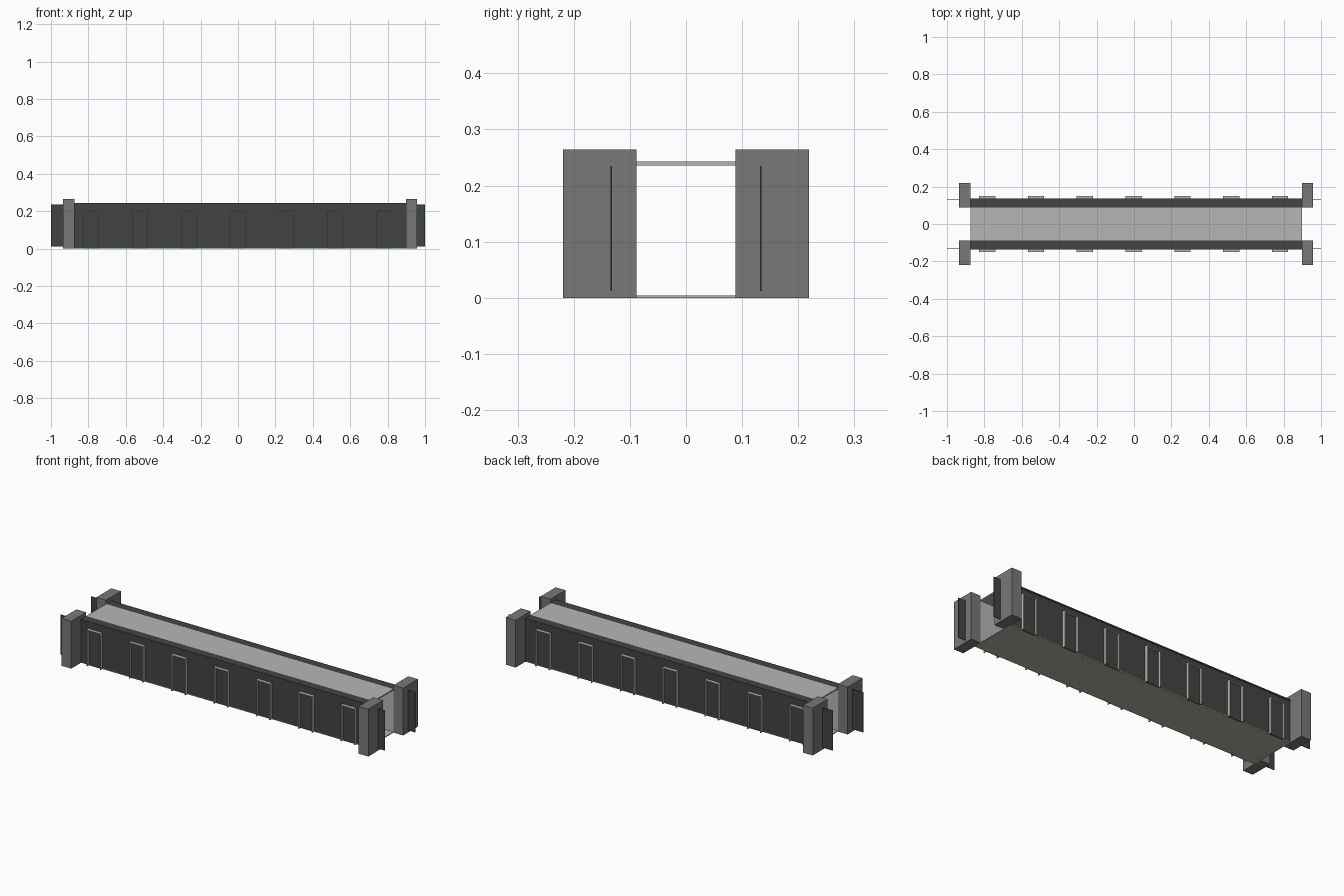
import bpy

if "Cube" in bpy.data.objects:
    bpy.data.objects.remove(bpy.data.objects["Cube"])


def material(name, r, g, b):
    m = bpy.data.materials.new(name)
    m.diffuse_color = (r, g, b, 1)
    m.use_nodes = True
    m.node_tree.nodes["Principled BSDF"].inputs["Base Color"].default_value = m.diffuse_color
    return m


DARK = material("dark_panel", 0.055, 0.06, 0.055)
MID = material("mid_grey", 0.19, 0.19, 0.19)
LIGHT = material("light_grey", 0.47, 0.47, 0.47)
FLOOR = material("floor_grey", 0.45, 0.45, 0.41)


def box(name, x, y, z, mat):
    """Box from (min, max) ranges on each axis."""
    x, y, z = sorted(x), sorted(y), sorted(z)
    verts = [(a, b, c) for a in x for b in y for c in z]
    faces = [(0, 1, 3, 2), (4, 6, 7, 5), (0, 4, 5, 1),
             (2, 3, 7, 6), (0, 2, 6, 4), (1, 5, 7, 3)]
    mesh = bpy.data.meshes.new(name)
    mesh.from_pydata(verts, [], faces)
    mesh.materials.append(mat)
    ob = bpy.data.objects.new(name, mesh)
    bpy.context.collection.objects.link(ob)
    return ob


X0, X1 = -0.875, 0.897          # corridor length
DOOR_X = [-0.785 + 0.261 * i for i in range(7)]
DOOR_W, DOOR_H, BAR = 0.0435, 0.203, 0.005

# Floor and ceiling slabs
box("floor", (X0, X1), (-0.133, 0.133), (0, 0.004), FLOOR)
box("roof", (X0, X1), (-0.088, 0.088), (0.236, 0.243), LIGHT)

for s, side in ((-1, "front"), (1, "back")):
    # Side wall, inner lining and top trim
    box(side + "_wall", (X0, X1), (s * 0.091, s * 0.133), (0.004, 0.236), DARK)
    box(side + "_lining", (X0, X1), (s * 0.088, s * 0.091), (0.004, 0.236), LIGHT)
    box(side + "_top_trim", (X0, X1), (s * 0.088, s * 0.136), (0.235, 0.243), DARK)

    # Thin panels projecting past the pillars, and the end pillars
    for label, fin_x, pillar_x in (("left", (-1, X0), (-0.935, X0)),
                                   ("right", (X1, 1), (X1, 0.957))):
        y = s * 0.133
        box(f"{side}_{label}_fin", fin_x, (y - 0.0015, y + 0.0015), (0.012, 0.235), DARK)
        box(f"{side}_{label}_pillar", pillar_x, (s * 0.088, s * 0.219), (0, 0.264), MID)

    # Raised door frames with dark panels set back inside them
    for i, cx in enumerate(DOOR_X):
        a, b = cx - DOOR_W, cx + DOOR_W
        depth = (s * 0.132, s * 0.151)
        box(f"{side}_door_jamb_left_{i}", (a, a + BAR), depth, (0.001, DOOR_H), LIGHT)
        box(f"{side}_door_jamb_right_{i}", (b - BAR, b), depth, (0.001, DOOR_H), LIGHT)
        box(f"{side}_door_lintel_{i}", (a + BAR, b - BAR), depth,
            (DOOR_H - BAR, DOOR_H), LIGHT)
        box(f"{side}_door_panel_{i}", (a + BAR, b - BAR), (s * 0.132, s * 0.137),
            (0.001, DOOR_H - BAR), DARK)
